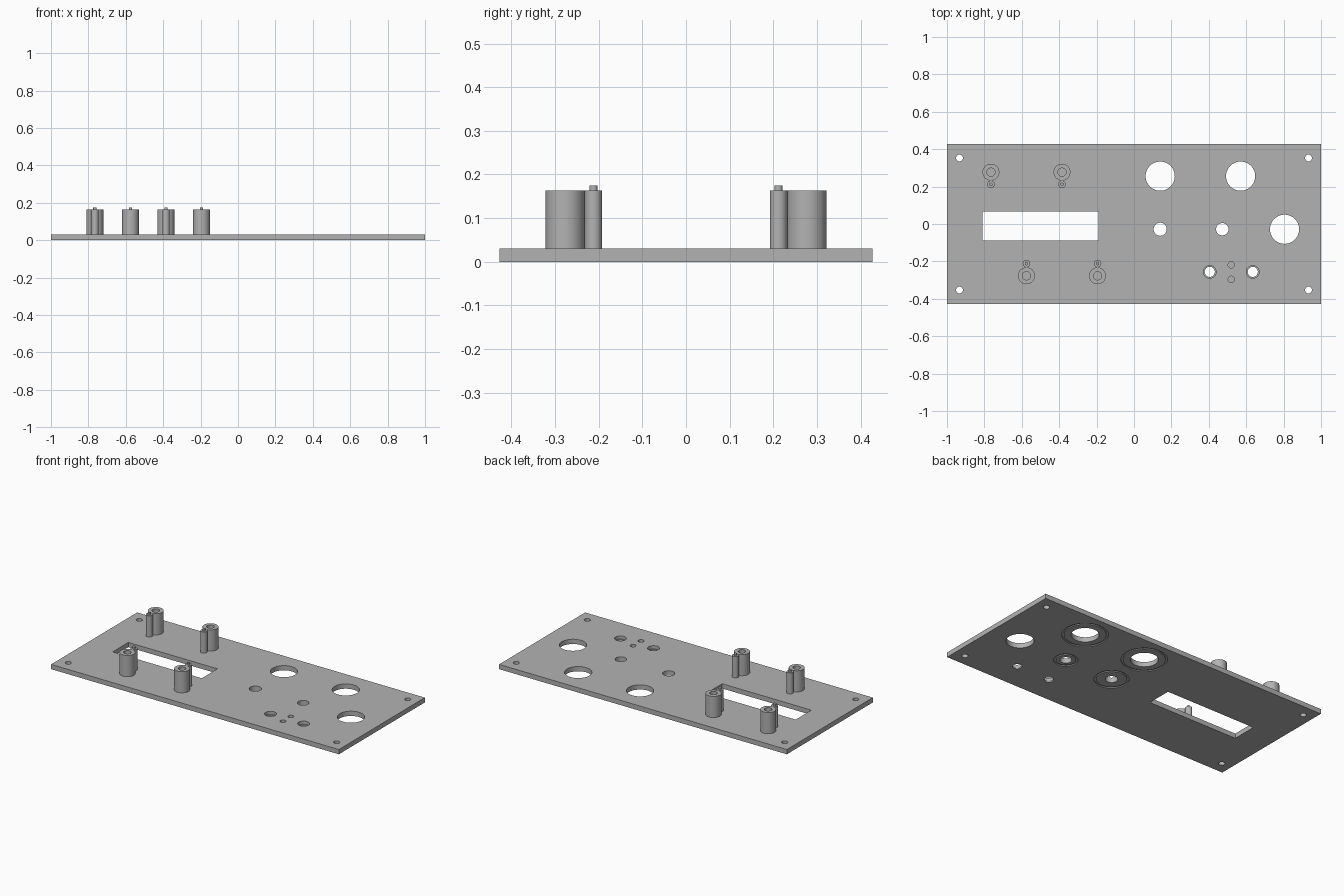
import bpy, bmesh, math
from mathutils import Vector

cube = bpy.data.objects.get("Cube")
if cube:
    bpy.data.objects.remove(cube, do_unlink=True)

# One grey plastic for the whole panel
grey = bpy.data.materials.new("grey plastic")
grey.use_nodes = True
colour = (0.45, 0.45, 0.45, 1)
grey.diffuse_color = colour
grey.node_tree.nodes["Principled BSDF"].inputs["Base Color"].default_value = colour

TOP = 0.03          # plate thickness
HALF_DEPTH = 0.427
POST_TOP = 0.163


def add_object(name, bm):
    bmesh.ops.recalc_face_normals(bm, faces=bm.faces)
    mesh = bpy.data.meshes.new(name)
    bm.to_mesh(mesh)
    bm.free()
    mesh.materials.append(grey)
    obj = bpy.data.objects.new(name, mesh)
    bpy.context.collection.objects.link(obj)
    return obj


def box(name, x0, x1, y0, y1, z0, z1):
    bm = bmesh.new()
    bmesh.ops.create_cube(bm, size=1)
    bmesh.ops.scale(bm, vec=(x1 - x0, y1 - y0, z1 - z0), verts=bm.verts)
    bmesh.ops.translate(bm, vec=((x0 + x1) / 2, (y0 + y1) / 2, (z0 + z1) / 2), verts=bm.verts)
    return add_object(name, bm)


def lathe(name, x, y, profile, closed=False, steps=48):
    """Turn a (radius, z) profile about a vertical axis at x, y."""
    bm = bmesh.new()
    verts = [bm.verts.new((r, 0, z)) for r, z in profile]
    pairs = list(zip(verts, verts[1:]))
    if closed:
        pairs.append((verts[-1], verts[0]))
    edges = [bm.edges.new(p) for p in pairs]
    bmesh.ops.spin(bm, geom=verts + edges, cent=(0, 0, 0), axis=(0, 0, 1),
                   angle=math.tau, steps=steps)
    bmesh.ops.remove_doubles(bm, verts=bm.verts, dist=1e-5)
    bmesh.ops.translate(bm, vec=Vector((x, y, 0)), verts=bm.verts)
    return add_object(name, bm)


def smooth(obj):
    bpy.ops.object.select_all(action="DESELECT")
    obj.select_set(True)
    bpy.context.view_layer.objects.active = obj
    bpy.ops.object.shade_smooth_by_angle(angle=math.radians(30))


def drill(x, y, r, z0=-0.02, z1=0.05):
    return lathe("cutter", x, y, [(0, z0), (r, z0), (r, z1), (0, z1)])


# Panel plate
panel = box("panel", -1, 1, -HALF_DEPTH, HALF_DEPTH, 0, TOP)

# Display window
cutters = [box("cutter", -0.81, -0.19, -0.088, 0.068, -0.02, 0.05)]

# Corner screw holes
for sx in (-1, 1):
    for sy in (-1, 1):
        cutters.append(drill(sx * 0.933, sy * 0.353, 0.018))

# Socket and control holes, some ringed by a groove on the underside
for x, y, r, ring in [(0.14, 0.256, 0.078, 0.13), (0.57, 0.256, 0.078, 0.13),
                      (0.805, -0.028, 0.078, 0), (0.14, -0.028, 0.035, 0.098),
                      (0.472, -0.028, 0.033, 0.068)]:
    cutters.append(drill(x, y, r))
    if ring:
        inner = ring - 0.012
        cutters.append(lathe("cutter", x, y, [(inner, -0.01), (ring, -0.01),
                                              (ring, 0.006), (inner, 0.006)], closed=True))

# Stepped lamp holes
for x in (0.405, 0.635):
    cutters.append(lathe("cutter", x, -0.256, [(0, -0.02), (0.027, -0.02), (0.027, 0.01),
                                               (0.034, 0.01), (0.034, 0.05), (0, 0.05)]))

# Blind screw holes between the lamps
for y in (-0.218, -0.296):
    cutters.append(drill(0.52, y, 0.017, z0=0.01))

for cutter in cutters:
    mod = panel.modifiers.new("cut", "BOOLEAN")
    mod.operation = "DIFFERENCE"
    mod.solver = "EXACT"
    mod.object = cutter
    bpy.context.view_layer.objects.active = panel
    bpy.ops.object.modifier_apply(modifier=mod.name)
    bpy.data.objects.remove(cutter, do_unlink=True)
smooth(panel)

# Hollow display posts, each with a locating pin facing the window
for i, (x, side) in enumerate([(-0.765, 1), (-0.385, 1), (-0.575, -1), (-0.195, -1)], 1):
    smooth(lathe(f"post_{i}", x, side * 0.277,
                 [(0.045, TOP), (0.045, POST_TOP), (0.022, POST_TOP), (0.022, TOP), (0, TOP)]))
    smooth(lathe(f"locating_pin_{i}", x, side * 0.212,
                 [(0.02, TOP), (0.02, POST_TOP), (0.009, POST_TOP), (0.009, 0.175), (0, 0.175)],
                 steps=32))
